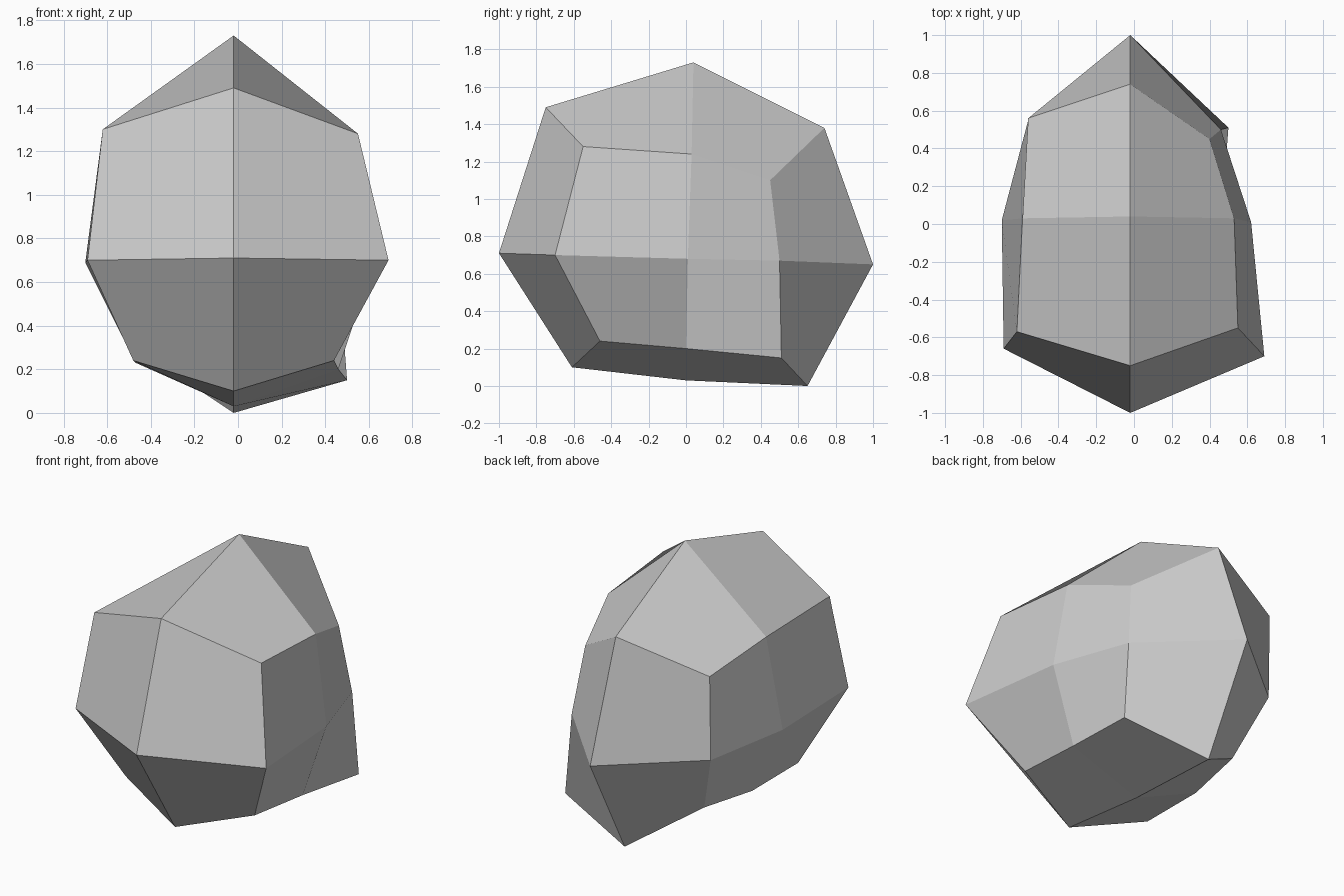
import bpy
import bmesh

default_cube = bpy.data.objects.get("Cube")
if default_cube:
    bpy.data.objects.remove(default_cube, do_unlink=True)

# Stone colour
stone_grey = bpy.data.materials.new("stone_grey")
stone_grey.use_nodes = True
grey = (0.6, 0.6, 0.6, 1)
stone_grey.diffuse_color = grey
stone_grey.node_tree.nodes["Principled BSDF"].inputs["Base Color"].default_value = grey

# Cross-sections of the boulder, each an eight-sided ring that starts at the
# front and runs counterclockwise, so that odd points are the blunt corners
lower_ring = [
    (-.02, -.61, .1), (.44, -.46, .24), (.46, 0, .2), (.5, .51, .15),
    (-.02, .65, 0), (-.41, .4, .26), (-.47, 0, .23), (-.48, -.45, .24),
]
middle_ring = [
    (-.02, -1, .71), (.69, -.7, .7), (.62, .01, .68), (.46, .5, .67),
    (-.02, 1, .65), (-.56, .55, .66), (-.7, .02, .69), (-.69, -.66, .7),
]
upper_ring = [
    (-.02, -.75, 1.49), (.55, -.55, 1.28), (.53, .03, 1.24), (.4, .45, 1.1),
    (-.02, .74, 1.38), (-.56, .56, 1.2), (-.59, .03, 1.26), (-.62, -.57, 1.3),
]
peak = (-.02, .04, 1.73)
underside = (-.02, 0, .03)

mesh_builder = bmesh.new()


def add_band(below, above):
    """Join two rings with a band of quads."""
    count = len(below)
    for i in range(count):
        j = (i + 1) % count
        mesh_builder.faces.new((below[i], below[j], above[j], above[i]))


def add_cap(ring, centre):
    """Close a ring with four quads that meet in a centre point."""
    middle = mesh_builder.verts.new(centre)
    count = len(ring)
    for i in range(1, count, 2):
        mesh_builder.faces.new((middle, ring[i - 1], ring[i], ring[(i + 1) % count]))


# Boulder body
lower, centre, upper = (
    [mesh_builder.verts.new(point) for point in ring]
    for ring in (lower_ring, middle_ring, upper_ring)
)
add_band(lower, centre)
add_band(centre, upper)

# Boulder top and underside
add_cap(upper, peak)
add_cap(lower, underside)
bmesh.ops.recalc_face_normals(mesh_builder, faces=mesh_builder.faces[:])

# Flat-shaded object
boulder_mesh = bpy.data.meshes.new("boulder")
mesh_builder.to_mesh(boulder_mesh)
mesh_builder.free()
boulder_mesh.materials.append(stone_grey)
boulder = bpy.data.objects.new("boulder", boulder_mesh)
bpy.context.collection.objects.link(boulder)
